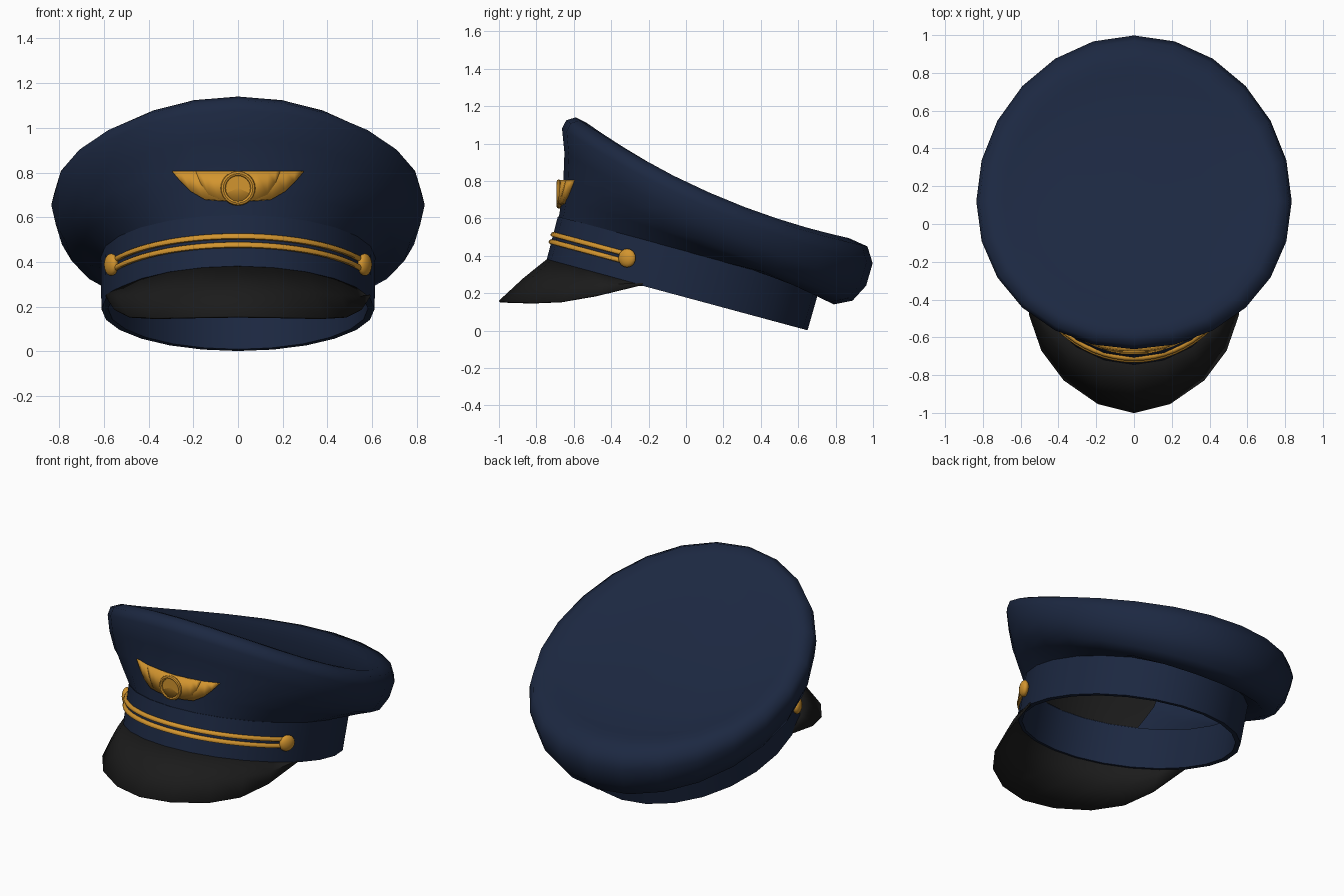
import bpy, bmesh, math

if "Cube" in bpy.data.objects:
    bpy.data.objects.remove(bpy.data.objects["Cube"])

N = 24  # sides of every oval


def material(name, rgb):
    m = bpy.data.materials.new(name)
    m.diffuse_color = (*rgb, 1)
    m.use_nodes = True
    m.node_tree.nodes["Principled BSDF"].inputs["Base Color"].default_value = m.diffuse_color
    return m


NAVY = material("navy cloth", (0.0115, 0.021, 0.053))
BLACK = material("black leather", (0.011, 0.011, 0.011))
GOLD = material("gold trim", (0.65, 0.30, 0.028))


def finish(ob, mat, angle=35):
    ob.data.materials.append(mat)
    ob.data.shade_smooth()
    ob.data.set_sharp_from_angle(angle=math.radians(angle))
    return ob


def mesh_object(name, bm, mat, angle=35):
    bmesh.ops.recalc_face_normals(bm, faces=bm.faces)
    me = bpy.data.meshes.new(name)
    bm.to_mesh(me)
    bm.free()
    ob = bpy.data.objects.new(name, me)
    bpy.context.collection.objects.link(ob)
    return finish(ob, mat, angle)


def blend(front, side, back, c):
    """Smooth value around an oval: front at c=1, side at c=0, back at c=-1."""
    return side + (front - back) / 2 * c + ((front + back) / 2 - side) * c * c


def oval_point(ring, t):
    a, yf, zf, ys, zs, yb, zb = ring
    c = math.cos(t)
    return (a * math.sin(t), blend(yf, ys, yb, c), blend(zf, zs, zb, c))


def loft(bm, rings, closed=False):
    loops = [[bm.verts.new(oval_point(r, math.tau * i / N)) for i in range(N)] for r in rings]
    pairs = list(zip(loops, loops[1:])) + ([(loops[-1], loops[0])] if closed else [])
    for p, q in pairs:
        for i in range(N):
            j = (i + 1) % N
            bm.faces.new((p[i], p[j], q[j], q[i]))
    return loops


def band_ring(v, off=0.0):
    """Oval of the tilted band at height v above its lower edge."""
    dy, dz = 0.262 * v, 0.965 * v
    return (0.611 + off, -0.745 - off + dy, 0.378 + dz + off * 0.26, -0.0475 + dy, 0.19 + dz,
            0.65 + off + dy, 0.002 + dz - off * 0.26)


# head band, an open tube with thickness
bm = bmesh.new()
loft(bm, [band_ring(0), band_ring(0.24, 0.003), band_ring(0.24, -0.03), band_ring(0, -0.03)], True)
mesh_object("head_band", bm, NAVY)

# crown: half width, then y and z at front, side and back
crown = [
    band_ring(0.235, -0.003),
    (0.70, -0.665, 0.70, 0.05, 0.465, 0.79, 0.14),
    (0.77, -0.655, 0.82, 0.08, 0.49, 0.89, 0.16),
    (0.815, -0.65, 0.95, 0.10, 0.568, 0.963, 0.24),
    (0.835, -0.663, 1.08, 0.12, 0.655, 0.998, 0.36),
    (0.82, -0.64, 1.125, 0.12, 0.715, 0.97, 0.45),
    (0.76, -0.59, 1.14, 0.12, 0.74, 0.87, 0.495),
    (0.69, -0.53, 1.11, 0.12, 0.735, 0.79, 0.505),
]
zc = 0.725
for s in (0.75, 0.5, 0.25):  # slightly sunken top
    crown.append((0.76 * s, 0.12 - 0.71 * s, zc + 0.325 * s + 0.075 * s * s, 0.12, zc,
                  0.12 + 0.75 * s, zc - 0.325 * s + 0.075 * s * s))
bm = bmesh.new()
last = loft(bm, crown)[-1]
tip = bm.verts.new((0, 0.12, zc))
for i in range(N):
    bm.faces.new((last[i], last[(i + 1) % N], tip))
mesh_object("crown", bm, NAVY, 60)

# black stiffener standing inside the front of the crown
bm = bmesh.new()
inner = [band_ring(0.241, -0.03)] + [(r[0] - 0.04, r[1] + 0.03, *r[2:]) for r in crown[1:4]]
cols = [[bm.verts.new(oval_point(r, math.radians(15 * i))) for r in inner] for i in range(-3, 4)]
for p, q in zip(cols, cols[1:]):
    for k in range(len(inner) - 1):
        bm.faces.new((p[k], p[k + 1], q[k + 1], q[k]))
mesh_object("front_stiffener", bm, BLACK)

# visor: from the band's lower front edge to a drooping outer edge
edge = [(0, -0.998, 0.155), (0.19, -0.95, 0.152), (0.37, -0.825, 0.148),
        (0.487, -0.668, 0.154), (0.55, -0.485, 0.185), (0.588, -0.235, 0.245)]
bm = bmesh.new()
rows = []
for i in range(-5, 6):
    inner = oval_point(band_ring(0.004, -0.006), math.radians(15 * i))
    x, y, z = edge[abs(i)]
    outer = (math.copysign(x, i), y, z)
    row = []
    for f in (0, 0.5, 1):
        p = [u + (w - u) * f for u, w in zip(inner, outer)]
        p[2] += 0.008 * (f == 0.5)
        row.append(bm.verts.new(p))
    rows.append(row)
for p, q in zip(rows, rows[1:]):
    for k in range(2):
        bm.faces.new((p[k], p[k + 1], q[k + 1], q[k]))
visor = mesh_object("visor", bm, BLACK)
mod = visor.modifiers.new("thickness", "SOLIDIFY")
mod.thickness = 0.01
mod.offset = 0

# two gold cords round the front of the band
for name, v in (("upper_cord", 0.141), ("lower_cord", 0.101)):
    bm = bmesh.new()
    loops = []
    for i in range(-13, 14):
        t = math.radians(5 * i)
        x, y, z = oval_point(band_ring(v, 0.003), t)
        ring = []
        for k in range(8):
            a = math.tau * k / 8
            r, h = 0.013 * math.cos(a), 0.013 * math.sin(a)
            ring.append(bm.verts.new((x + r * math.sin(t), y - r * math.cos(t) + 0.26 * h, z + h)))
        loops.append(ring)
    for p, q in zip(loops, loops[1:]):
        for k in range(8):
            bm.faces.new((p[k], p[(k + 1) % 8], q[(k + 1) % 8], q[k]))
    bm.faces.new(loops[0])
    bm.faces.new(loops[-1])
    mesh_object(name, bm, GOLD, 50)

# side buttons
for side, sx in (("right", 1), ("left", -1)):
    bpy.ops.mesh.primitive_uv_sphere_add(segments=16, ring_count=10, radius=0.05,
                                         location=(sx * 0.567, -0.315, 0.388))
    ob = bpy.context.object
    ob.name = side + "_button"
    ob.scale = (0.55, 1, 1)
    ob.rotation_euler.z = -sx * math.radians(25)
    finish(ob, GOLD)


# winged badge: curved plates hugging the crown
def wing_plate(name, half, y0):
    bm = bmesh.new()
    cols = [(-x, z) for x, z in half[:0:-1]] + half
    pairs = [[bm.verts.new((x, y0 + 0.75 * x * x + 0.13 * (z - 0.8), z)) for z in (0.805, zb)]
             for x, zb in cols]
    for p, q in zip(pairs, pairs[1:]):
        bm.faces.new((p[0], p[1], q[1], q[0]))
    ob = mesh_object(name, bm, GOLD, 5)
    m = ob.modifiers.new("thickness", "SOLIDIFY")
    m.thickness = 0.02
    m.offset = 0


wing_plate("badge_outer_wings", [(0, 0.67), (0.09, 0.675), (0.15, 0.68), (0.21, 0.715), (0.25, 0.755), (0.29, 0.802)], -0.659)
wing_plate("badge_inner_wings", [(0, 0.67), (0.08, 0.68), (0.13, 0.70), (0.165, 0.75), (0.185, 0.8)], -0.664)

# round badge centre with a raised rim
tilt = math.radians(90)
bpy.ops.mesh.primitive_cylinder_add(vertices=24, radius=0.07, depth=0.04, location=(0, -0.663, 0.73), rotation=(tilt, 0, 0))
bpy.context.object.name = "badge_disc"
finish(bpy.context.object, GOLD)
bpy.ops.mesh.primitive_torus_add(major_segments=24, minor_segments=8, major_radius=0.066, minor_radius=0.012,
                                 location=(0, -0.68, 0.73), rotation=(tilt, 0, 0))
bpy.context.object.name = "badge_rim"
finish(bpy.context.object, GOLD)
